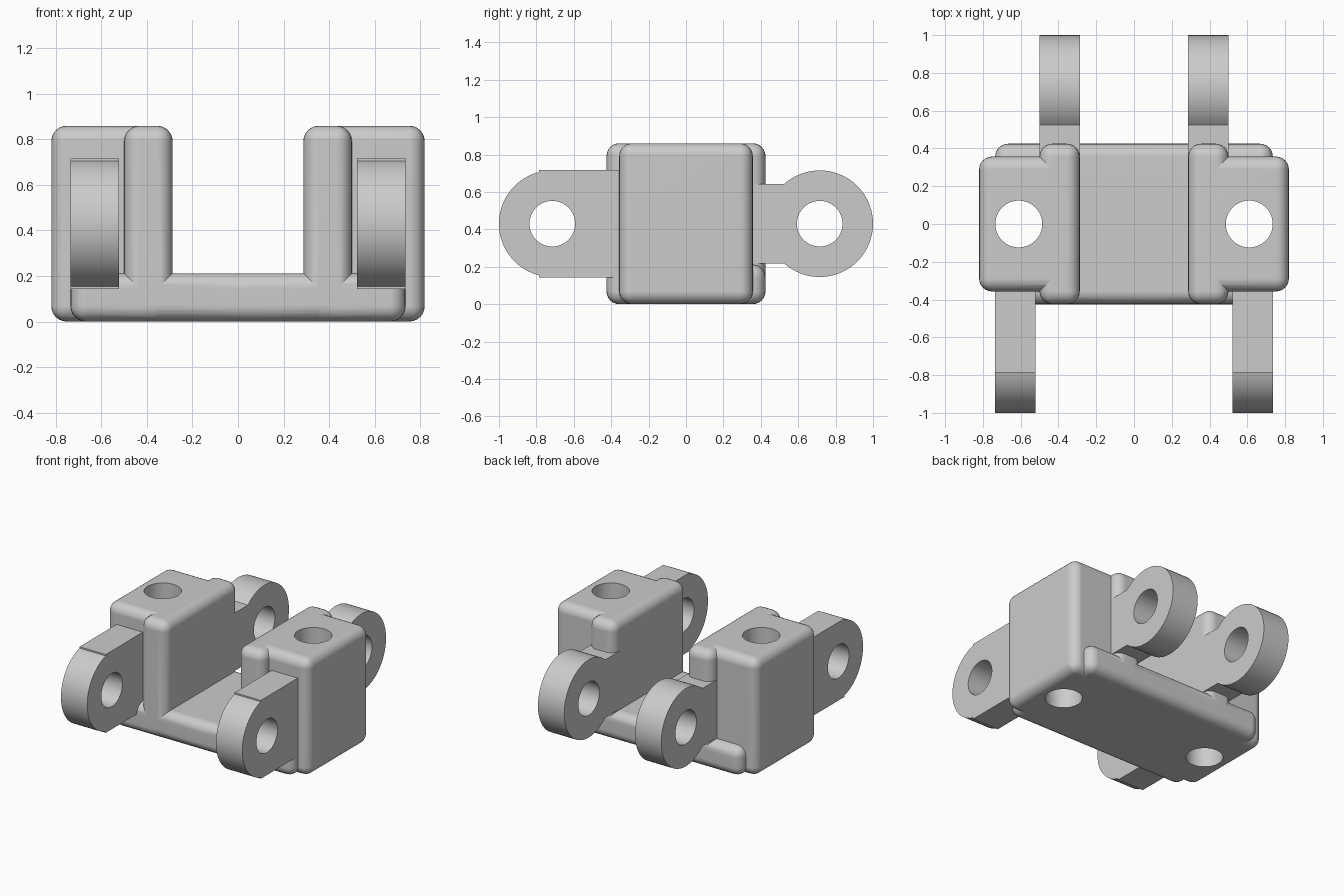
import bpy, bmesh, math
from mathutils import Matrix, Vector

if "Cube" in bpy.data.objects:
    bpy.data.objects.remove(bpy.data.objects["Cube"], do_unlink=True)

GREY = (0.6, 0.6, 0.6, 1.0)
metal = bpy.data.materials.new("plain grey")
metal.use_nodes = True
metal.diffuse_color = GREY
metal.node_tree.nodes["Principled BSDF"].inputs["Base Color"].default_value = GREY

MID_Z = 0.43      # height of the hinge axis
HINGE_Y = 0.715   # distance of the hinge axis from the middle
LUG_R = 0.285
FILLET = 0.068


def add_object(name, bm):
    bmesh.ops.recalc_face_normals(bm, faces=bm.faces)
    mesh = bpy.data.meshes.new(name)
    bm.to_mesh(mesh)
    bm.free()
    mesh.materials.append(metal)
    obj = bpy.data.objects.new(name, mesh)
    bpy.context.collection.objects.link(obj)
    return obj


def activate(obj):
    bpy.ops.object.select_all(action='DESELECT')
    obj.select_set(True)
    bpy.context.view_layer.objects.active = obj


def rounded_box(name, low, high):
    low, high = Vector(low), Vector(high)
    bm = bmesh.new()
    bmesh.ops.create_cube(bm, size=1, matrix=Matrix.Translation((low + high) / 2)
                          @ Matrix.Diagonal((*(high - low), 1)))
    bmesh.ops.bevel(bm, geom=bm.edges[:], offset=FILLET, segments=6,
                    profile=0.5, affect='EDGES')
    return add_object(name, bm)


def pin(center, radius, length, turn=Matrix()):
    bm = bmesh.new()
    bmesh.ops.create_cone(bm, cap_ends=True, segments=64, radius1=radius, radius2=radius,
                          depth=length, matrix=Matrix.Translation(center) @ turn)
    return add_object("hole_cutter", bm)


def combine(obj, other, operation):
    """Boolean the other object into obj and remove it."""
    other.hide_render = True
    activate(obj)
    mod = obj.modifiers.new("combine", 'BOOLEAN')
    mod.operation, mod.solver, mod.object = operation, 'EXACT', other
    bpy.ops.object.modifier_apply(modifier=mod.name)
    bpy.data.objects.remove(other, do_unlink=True)


def finish(obj):
    activate(obj)
    bpy.ops.object.shade_smooth_by_angle(angle=math.radians(30))
    obj.modifiers.new("even shading", 'WEIGHTED_NORMAL').keep_sharp = True


def lug(name, x_low, x_high, facing, neck_y, half_height, root_y):
    """Hinge eye: a round end on a straight neck, extruded along x."""
    reach = HINGE_Y - neck_y
    start = math.acos(-reach / LUG_R)
    profile = [(root_y, half_height), (neck_y, half_height)]
    steps = 48
    for i in range(steps + 1):
        a = start - 2 * start * i / steps
        profile.append((HINGE_Y + LUG_R * math.cos(a), LUG_R * math.sin(a)))
    profile += [(neck_y, -half_height), (root_y, -half_height)]
    bm = bmesh.new()
    face = bm.faces.new([bm.verts.new((x_low, facing * y, MID_Z + z)) for y, z in profile])
    new = bmesh.ops.extrude_face_region(bm, geom=[face])["geom"]
    bmesh.ops.translate(bm, vec=(x_high - x_low, 0, 0),
                        verts=[v for v in new if isinstance(v, bmesh.types.BMVert)])
    obj = add_object(name, bm)
    middle = ((x_low + x_high) / 2, facing * HINGE_Y, MID_Z)
    combine(obj, pin(middle, 0.122, 1, Matrix.Rotation(math.pi / 2, 4, 'Y')), 'DIFFERENCE')
    finish(obj)


# Body, right half: low base bar, inner cheek, outer block and its bolt hole
body = rounded_box("bracket_body", (-0.735, -0.425, 0), (0.735, 0.425, 0.212))
combine(body, rounded_box("cheek", (-0.5, -0.425, 0), (-0.287, 0.425, 0.86)), 'UNION')
combine(body, rounded_box("block", (-0.82, -0.357, 0), (-0.34, 0.357, 0.86)), 'UNION')
combine(body, pin((-0.61, 0, MID_Z), 0.124, 2), 'DIFFERENCE')

# Trim at the middle and mirror to the left
bm = bmesh.new()
bm.from_mesh(body.data)
bmesh.ops.bisect_plane(bm, geom=bm.verts[:] + bm.edges[:] + bm.faces[:],
                       plane_co=(0, 0, 0), plane_no=(1, 0, 0), clear_outer=True)
bm.to_mesh(body.data)
bm.free()
activate(body)
mirror = body.modifiers.new("left half", 'MIRROR')
bpy.ops.object.modifier_apply(modifier=mirror.name)
finish(body)

# Hinge eyes: wide-set at the front, narrow-set with a slimmer neck at the back
for side, label in ((-1, "right"), (1, "left")):
    x0, x1 = sorted((side * 0.522, side * 0.735))
    lug(f"front_{label}_lug", x0, x1, -1, 0.785, 0.287, 0.35)
    x0, x1 = sorted((side * 0.287, side * 0.5))
    lug(f"back_{label}_lug", x0, x1, 1, 0.524, 0.212, 0.36)
